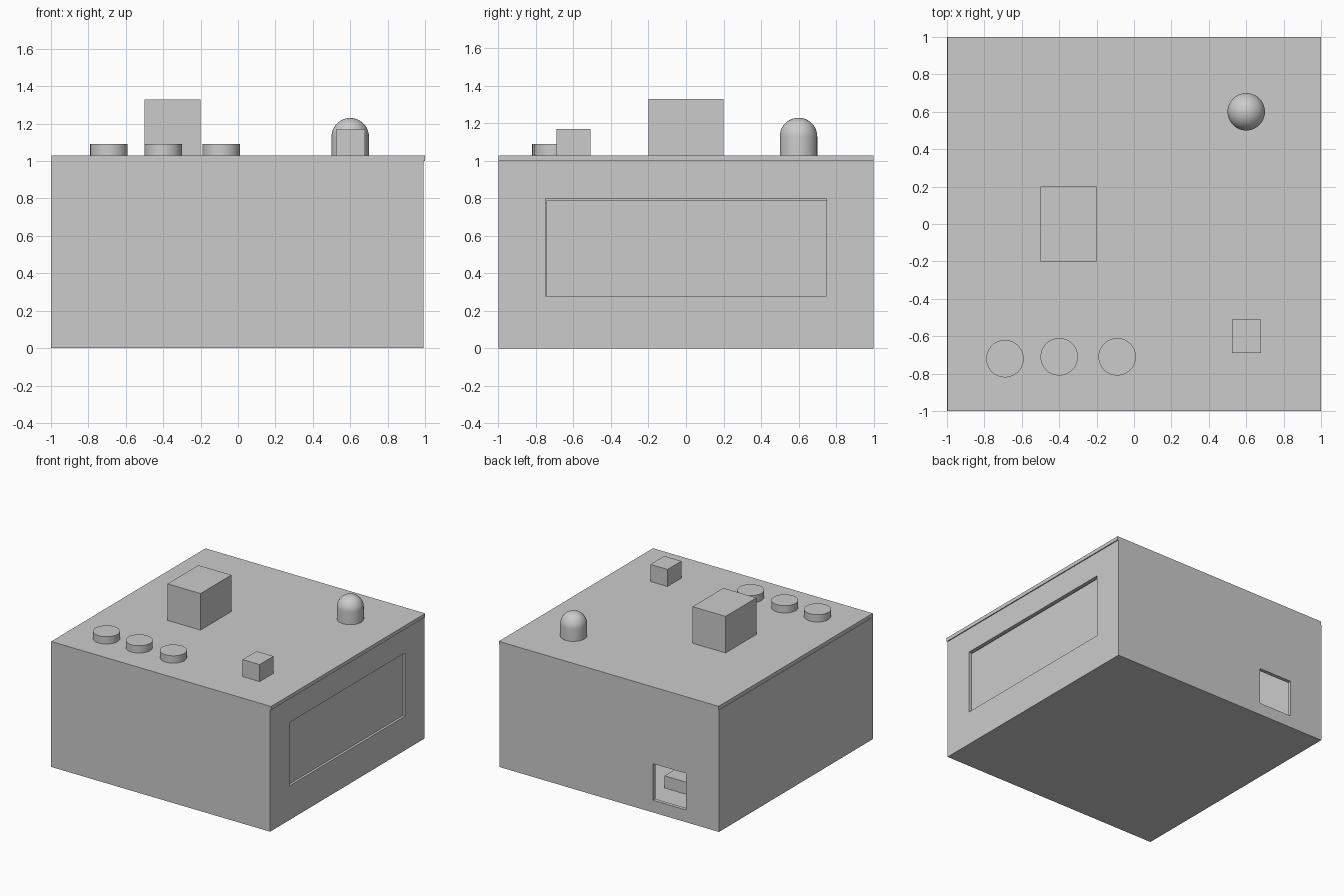
import bpy
import bmesh
import math
from mathutils import Matrix, Vector

if "Cube" in bpy.data.objects:
    bpy.data.objects.remove(bpy.data.objects["Cube"], do_unlink=True)

grey = bpy.data.materials.new("light grey plastic")
grey.use_nodes = True
GREY = (0.6, 0.6, 0.6, 1)
grey.diffuse_color = GREY
grey.node_tree.nodes["Principled BSDF"].inputs["Base Color"].default_value = GREY


def finish(name, bm):
    mesh = bpy.data.meshes.new(name)
    bm.to_mesh(mesh)
    bm.free()
    mesh.materials.append(grey)
    obj = bpy.data.objects.new(name, mesh)
    bpy.context.collection.objects.link(obj)
    return obj


def box(name, x, y, z):
    """Box from its (low, high) range on each axis."""
    bm = bmesh.new()
    size = [b - a for a, b in (x, y, z)]
    mid = [(a + b) / 2 for a, b in (x, y, z)]
    bmesh.ops.create_cube(bm, size=1, matrix=Matrix.Translation(mid) @ Matrix.Diagonal((*size, 1)))
    return finish(name, bm)


def activate(obj):
    bpy.ops.object.select_all(action="DESELECT")
    obj.select_set(True)
    bpy.context.view_layer.objects.active = obj


def smooth(obj):
    activate(obj)
    bpy.ops.object.shade_smooth_by_angle(angle=math.radians(40))


def cut(obj, cutter):
    mod = obj.modifiers.new("cut", "BOOLEAN")
    mod.operation = "DIFFERENCE"
    mod.solver = "EXACT"
    mod.object = cutter
    activate(obj)
    bpy.ops.object.modifier_apply(modifier=mod.name)
    bpy.data.objects.remove(cutter, do_unlink=True)


def turned(name, x, y, profile, steps=48):
    """Solid of revolution about a vertical axis at (x, y)."""
    bm = bmesh.new()
    verts = [bm.verts.new((r, 0, z)) for r, z in profile]
    edges = [bm.edges.new(pair) for pair in zip(verts, verts[1:])]
    bmesh.ops.spin(bm, geom=verts + edges, cent=(0, 0, 0), axis=(0, 0, 1),
                   angle=math.tau, steps=steps)
    bmesh.ops.remove_doubles(bm, verts=bm.verts, dist=0.0001)
    bmesh.ops.recalc_face_normals(bm, faces=bm.faces)
    bmesh.ops.translate(bm, verts=bm.verts, vec=Vector((x, y, 0)))
    obj = finish(name, bm)
    smooth(obj)
    return obj


WALL = 0.03
LEFT, RIGHT, BASE, TOP = -1.0, 0.992, 1.0, 1.03

# Hollow case with a side window and a rear port
case = box("case", (LEFT, RIGHT), (-1, 1), (0, BASE))
cut(case, box("cavity_cutter", (LEFT + WALL, RIGHT - WALL), (-1 + WALL, 1 - WALL), (WALL, 1.2)))
cut(case, box("window_cutter", (0.9, 1.1), (-0.75, 0.75), (0.28, 0.80)))
cut(case, box("port_cutter", (-0.7, -0.4), (0.9, 1.1), (0.1, 0.4)))

# Lid, set slightly to one side
box("lid", (-0.996, 1), (-1, 1), (BASE, TOP))

# Parts inside the case
box("display_panel", (0.94, 0.972), (-0.745, 0.75), (0.28, 0.79))
box("inner_block", (-0.56, -0.26), (0.51, 0.65), (WALL, 0.13))

# Blocks on the lid
box("large_block", (-0.5, -0.2), (-0.2, 0.2), (TOP, 1.33))
box("small_block", (0.525, 0.68), (-0.69, -0.51), (TOP, 1.17))

# Row of round buttons
for i, (x, y) in enumerate([(-0.69, -0.72), (-0.4, -0.71), (-0.09, -0.71)], 1):
    turned(f"button_{i}", x, y, [(0, TOP), (0.1, TOP), (0.1, 1.09), (0, 1.09)])

# Domed lamp
R = 0.1
dome = [(R * math.cos(a), 1.13 + R * math.sin(a))
        for a in (i * math.pi / 24 for i in range(12))]
turned("dome_lamp", 0.6, 0.6, [(0, TOP), (R, TOP)] + dome + [(0, 1.13 + R)])
